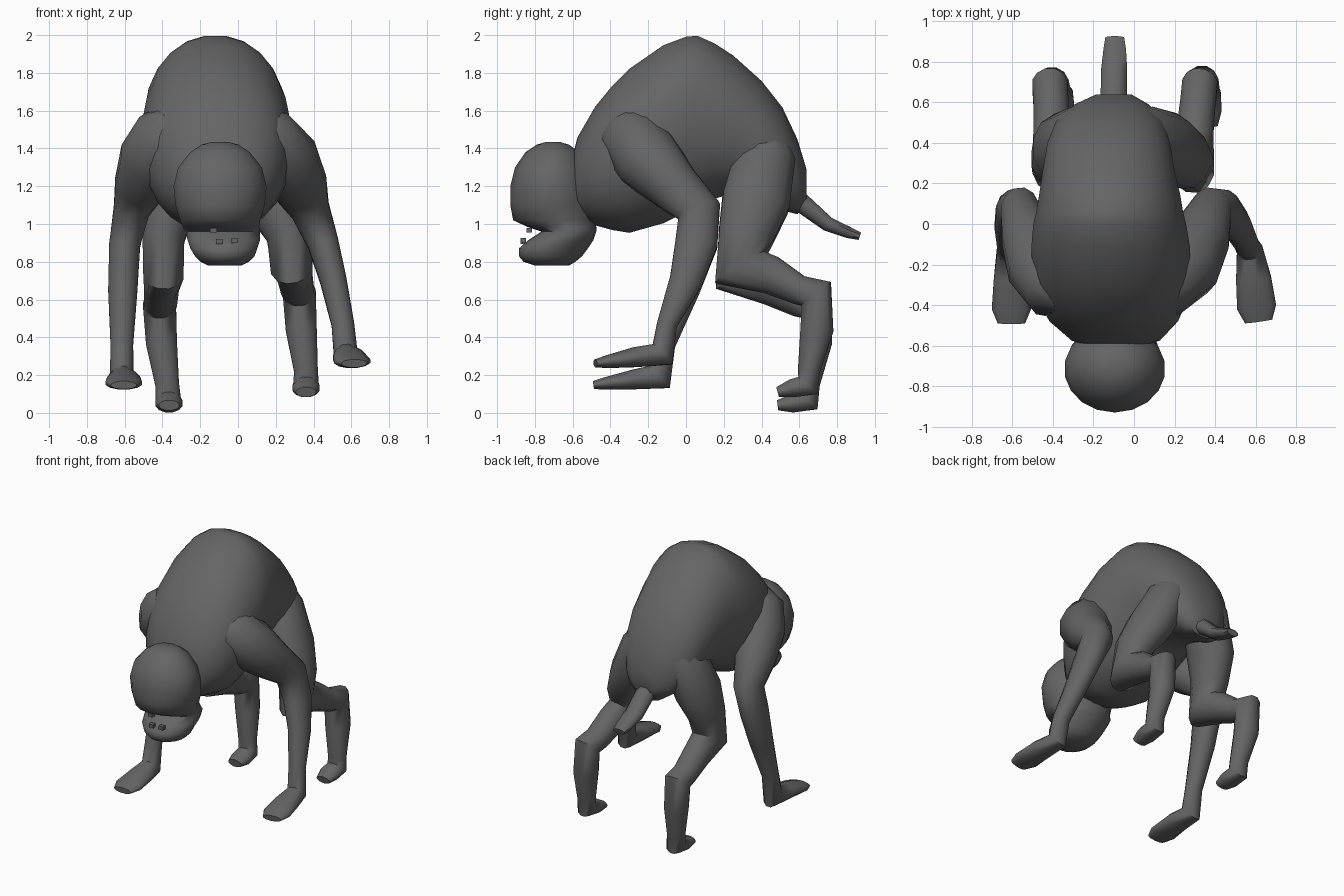
import bpy, bmesh, math
from mathutils import Vector

skin = bpy.data.materials.new("dark_grey")
skin.diffuse_color = (0.13, 0.13, 0.13, 1)


def finish(name, bm, smooth=True):
    bmesh.ops.recalc_face_normals(bm, faces=bm.faces[:])
    me = bpy.data.meshes.new(name)
    bm.to_mesh(me)
    bm.free()
    me.materials.append(skin)
    ob = bpy.data.objects.new(name, me)
    bpy.context.collection.objects.link(ob)
    if smooth:
        bpy.ops.object.select_all(action='DESELECT')
        ob.select_set(True)
        bpy.context.view_layer.objects.active = ob
        bpy.ops.object.shade_smooth_by_angle(angle=math.radians(60))
    return ob


def loft(name, rings, sides, power=1.0):
    """Skin a list of (centre, half-axis a, half-axis b) with capped ends."""
    bm = bmesh.new()
    loops = []
    for c, a, b in rings:
        loop = []
        for i in range(sides):
            t = 2 * math.pi * (i + 0.5) / sides
            ca, sa = math.cos(t), math.sin(t)
            p = c + a * math.copysign(abs(ca) ** power, ca) + b * math.copysign(abs(sa) ** power, sa)
            loop.append(bm.verts.new(p))
        loops.append(loop)
    for l0, l1 in zip(loops, loops[1:]):
        for i in range(sides):
            j = (i + 1) % sides
            bm.faces.new((l0[i], l0[j], l1[j], l1[i]))
    bm.faces.new(loops[0])
    bm.faces.new(loops[-1])
    return finish(name, bm)


def limb(name, pts, sides=12):
    """Tube through (x, y, z, side radius, depth radius) with mitred joints."""
    P = [Vector(p[:3]) for p in pts]
    rings = []
    for i, p in enumerate(pts):
        d0 = (P[i] - P[max(i - 1, 0)]).normalized()
        d1 = (P[min(i + 1, len(P) - 1)] - P[i]).normalized()
        t = (d0 + d1).normalized()
        miter = 1.0
        if d0.length and d1.length:
            miter = min(1.45, 1 / max(0.1, t.dot(d0)))
        u = Vector((1, 0, 0))
        u = (u - t * u.dot(t)).normalized()
        rings.append((P[i], u * p[3], t.cross(u) * p[4] * miter))
    return loft(name, rings, sides)


# Torso: y, bottom, top, centre x, half width
torso = [(-0.605, 1.12, 1.34, -0.09, 0.12), (-0.575, 1.04, 1.46, -0.09, 0.22), (-0.48, 0.99, 1.625, -0.10, 0.32),
         (-0.39, 0.965, 1.735, -0.105, 0.365), (-0.30, 0.95, 1.825, -0.11, 0.39), (-0.12, 1.00, 1.95, -0.115, 0.395),
         (0.0, 1.06, 1.995, -0.12, 0.38), (0.06, 1.09, 2.0, -0.12, 0.365), (0.15, 1.13, 1.96, -0.12, 0.35),
         (0.25, 1.16, 1.895, -0.125, 0.33), (0.40, 1.12, 1.76, -0.125, 0.305), (0.51, 1.07, 1.62, -0.12, 0.265),
         (0.59, 1.05, 1.45, -0.11, 0.185), (0.638, 1.12, 1.29, -0.10, 0.09)]
loft("torso", [(Vector((x, y, (a + b) / 2)), Vector((w, 0, 0)), Vector((0, 0, (b - a) / 2)))
               for y, a, b, x, w in torso], 24, 0.93)

# Head: z, front y, back y, centre x, half width
head = [(0.78, -0.80, -0.62, -0.07, 0.09), (0.80, -0.86, -0.585, -0.07, 0.13), (0.83, -0.885, -0.55, -0.07, 0.16),
        (0.87, -0.885, -0.52, -0.075, 0.18), (0.915, -0.835, -0.49, -0.075, 0.195),
        (0.96, -0.765, -0.475, -0.08, 0.20), (0.985, -0.84, -0.475, -0.09, 0.205), (1.02, -0.915, -0.48, -0.095, 0.215),
        (1.10, -0.93, -0.48, -0.095, 0.24), (1.20, -0.93, -0.50, -0.095, 0.25), (1.30, -0.905, -0.52, -0.095, 0.225),
        (1.38, -0.85, -0.565, -0.095, 0.16), (1.42, -0.79, -0.62, -0.095, 0.10), (1.435, -0.74, -0.67, -0.095, 0.04)]
loft("head", [(Vector((x, (a + b) / 2, z)), Vector((w, 0, 0)), Vector((0, (b - a) / 2, 0)))
              for z, a, b, x, w in head], 18)

# Small blocks on the muzzle
for name, x, y, z in (("brow_stud", -0.13, -0.83, 0.967), ("nostril_left", -0.10, -0.862, 0.907),
                      ("nostril_right", -0.02, -0.862, 0.913)):
    bm = bmesh.new()
    bmesh.ops.create_cube(bm, size=1)
    for v in bm.verts:
        v.co = Vector((x + v.co.x * 0.035, y + v.co.y * 0.03, z + v.co.z * 0.025))
    finish(name, bm, False)

# Tail
limb("tail", [(-0.10, 0.53, 1.17, 0.07, 0.065), (-0.10, 0.62, 1.105, 0.07, 0.055), (-0.098, 0.75, 1.0, 0.07, 0.042),
              (-0.095, 0.86, 0.955, 0.06, 0.033), (-0.095, 0.92, 0.935, 0.05, 0.022)], 8)

# Arms with hands
limb("right_arm", [
    (0.06, -0.33, 1.54, 0.11, 0.10), (0.13, -0.295, 1.465, 0.18, 0.175), (0.25, -0.20, 1.34, 0.185, 0.18),
    (0.33, -0.06, 1.195, 0.15, 0.14), (0.385, 0.07, 1.07, 0.105, 0.108), (0.45, 0.055, 0.90, 0.085, 0.115),
    (0.505, 0.0, 0.70, 0.072, 0.09), (0.555, -0.10, 0.47, 0.062, 0.055), (0.57, -0.125, 0.31, 0.065, 0.06),
    (0.59, -0.27, 0.295, 0.09, 0.055), (0.605, -0.41, 0.272, 0.10, 0.036), (0.615, -0.48, 0.262, 0.07, 0.022)])
limb("left_arm", [
    (-0.31, -0.35, 1.54, 0.11, 0.10), (-0.375, -0.305, 1.465, 0.18, 0.175), (-0.455, -0.205, 1.34, 0.18, 0.18),
    (-0.52, -0.06, 1.195, 0.14, 0.14), (-0.565, 0.07, 1.07, 0.098, 0.108), (-0.60, 0.055, 0.89, 0.085, 0.115),
    (-0.61, -0.01, 0.65, 0.08, 0.085), (-0.615, -0.11, 0.36, 0.062, 0.055), (-0.615, -0.14, 0.19, 0.065, 0.065),
    (-0.605, -0.27, 0.178, 0.09, 0.055), (-0.605, -0.42, 0.157, 0.10, 0.035), (-0.605, -0.49, 0.147, 0.07, 0.022)])

# Legs with feet
limb("right_leg", [
    (0.0, 0.45, 1.50, 0.08, 0.09), (0.06, 0.42, 1.36, 0.14, 0.165), (0.175, 0.37, 1.12, 0.145, 0.185),
    (0.265, 0.32, 0.95, 0.12, 0.15), (0.285, 0.285, 0.77, 0.115, 0.115), (0.30, 0.45, 0.73, 0.095, 0.105),
    (0.315, 0.60, 0.65, 0.09, 0.08), (0.325, 0.69, 0.63, 0.09, 0.08), (0.335, 0.693, 0.44, 0.085, 0.09),
    (0.36, 0.65, 0.22, 0.065, 0.06), (0.36, 0.645, 0.145, 0.07, 0.055), (0.36, 0.56, 0.13, 0.075, 0.05),
    (0.36, 0.485, 0.11, 0.055, 0.028)])
limb("left_leg", [
    (-0.20, 0.45, 1.50, 0.08, 0.09), (-0.27, 0.42, 1.36, 0.14, 0.165), (-0.36, 0.37, 1.10, 0.145, 0.18),
    (-0.395, 0.32, 0.92, 0.115, 0.145), (-0.395, 0.285, 0.73, 0.11, 0.115), (-0.405, 0.45, 0.67, 0.095, 0.105),
    (-0.41, 0.60, 0.585, 0.09, 0.08), (-0.415, 0.69, 0.565, 0.09, 0.08), (-0.405, 0.69, 0.37, 0.085, 0.085),
    (-0.375, 0.65, 0.15, 0.065, 0.06), (-0.37, 0.645, 0.065, 0.07, 0.055), (-0.365, 0.56, 0.05, 0.075, 0.05),
    (-0.365, 0.485, 0.04, 0.055, 0.028)])
